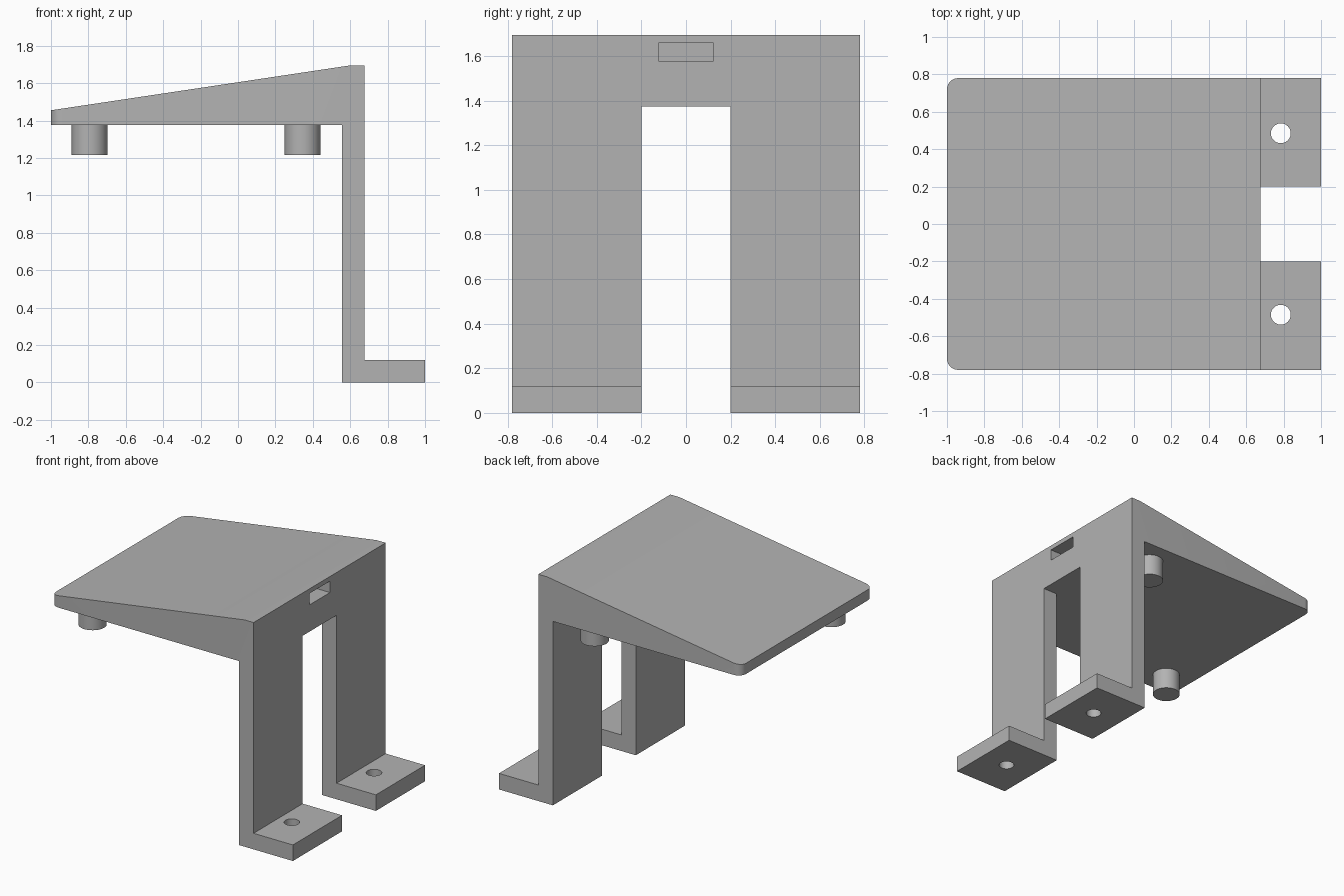
import bpy, bmesh
from mathutils import Matrix

cube = bpy.data.objects.get("Cube")
if cube:
    bpy.data.objects.remove(cube, do_unlink=True)

grey = bpy.data.materials.new("plain grey")
grey.use_nodes = True
colour = (0.45, 0.45, 0.45, 1)
grey.diffuse_color = colour
grey.node_tree.nodes["Principled BSDF"].inputs["Base Color"].default_value = colour


def finish(bm, name):
    bmesh.ops.recalc_face_normals(bm, faces=bm.faces)
    mesh = bpy.data.meshes.new(name)
    bm.to_mesh(mesh)
    bm.free()
    mesh.materials.append(grey)
    obj = bpy.data.objects.new(name, mesh)
    bpy.context.collection.objects.link(obj)
    return obj


def box(name, x, y, z):
    bm = bmesh.new()
    size = [b - a for a, b in (x, y, z)]
    mid = [(a + b) / 2 for a, b in (x, y, z)]
    bmesh.ops.create_cube(bm, size=1, matrix=Matrix.Translation(mid) @ Matrix.Diagonal((*size, 1)))
    return finish(bm, name)


def cylinder(name, x, y, z, radius):
    bm = bmesh.new()
    bmesh.ops.create_cone(bm, cap_ends=True, segments=48, radius1=radius, radius2=radius,
                          depth=z[1] - z[0], matrix=Matrix.Translation((x, y, sum(z) / 2)))
    return finish(bm, name)


def smooth(obj):
    bpy.ops.object.select_all(action='DESELECT')
    obj.select_set(True)
    bpy.context.view_layer.objects.active = obj
    bpy.ops.object.shade_smooth_by_angle(angle=0.6)


# Bracket: side profile extruded across the width
W, UNDER = 0.78, 1.375
profile = [(-1, UNDER), (0.555, UNDER), (0.555, 0), (1, 0), (1, 0.12),
           (0.675, 0.12), (0.675, 1.695), (0.6, 1.695), (-1, 1.455)]
bm = bmesh.new()
face = bm.faces.new([bm.verts.new((x, -W, z)) for x, z in profile])
side = bmesh.ops.extrude_face_region(bm, geom=[face])["geom"]
bmesh.ops.translate(bm, vec=(0, 2 * W, 0), verts=[v for v in side if isinstance(v, bmesh.types.BMVert)])
bmesh.ops.recalc_face_normals(bm, faces=bm.faces)

# Rounded corners at the thin end of the plate
corners = [e for e in bm.edges if all(v.co.x < -0.99 for v in e.verts)
           and abs(e.verts[0].co.y - e.verts[1].co.y) < 0.01]
bmesh.ops.bevel(bm, geom=corners, offset=0.06, segments=8, profile=0.5, affect='EDGES')
bracket = finish(bm, "bracket")

# Cutters: gap between the legs, slot in the upright, screw holes in the feet
cutters = [box("leg_gap_cutter", (0.5, 1.1), (-0.2, 0.2), (-0.1, UNDER)),
           box("slot_cutter", (0.555, 0.75), (-0.122, 0.122), (1.575, 1.66))]
cutters += [cylinder("screw_hole_cutter", 0.785, y, (-0.1, 0.2), 0.053) for y in (-0.485, 0.485)]
for cutter in cutters:
    cutter.hide_render = True
    cutter.hide_set(True)
    cut = bracket.modifiers.new(cutter.name, 'BOOLEAN')
    cut.operation = 'DIFFERENCE'
    cut.solver = 'EXACT'
    cut.object = cutter

# Bake the cuts, then drop the cutters
bpy.context.view_layer.update()
result = bpy.data.meshes.new_from_object(bracket.evaluated_get(bpy.context.evaluated_depsgraph_get()))
bracket.modifiers.clear()
bracket.data = result
for cutter in cutters:
    bpy.data.objects.remove(cutter, do_unlink=True)
smooth(bracket)

# Two locating pegs, diagonally placed under the plate
for name, x, y in (("outer_peg", -0.793, -0.585), ("inner_peg", 0.345, 0.585)):
    smooth(cylinder(name, x, y, (1.215, UNDER + 0.02), 0.096))
